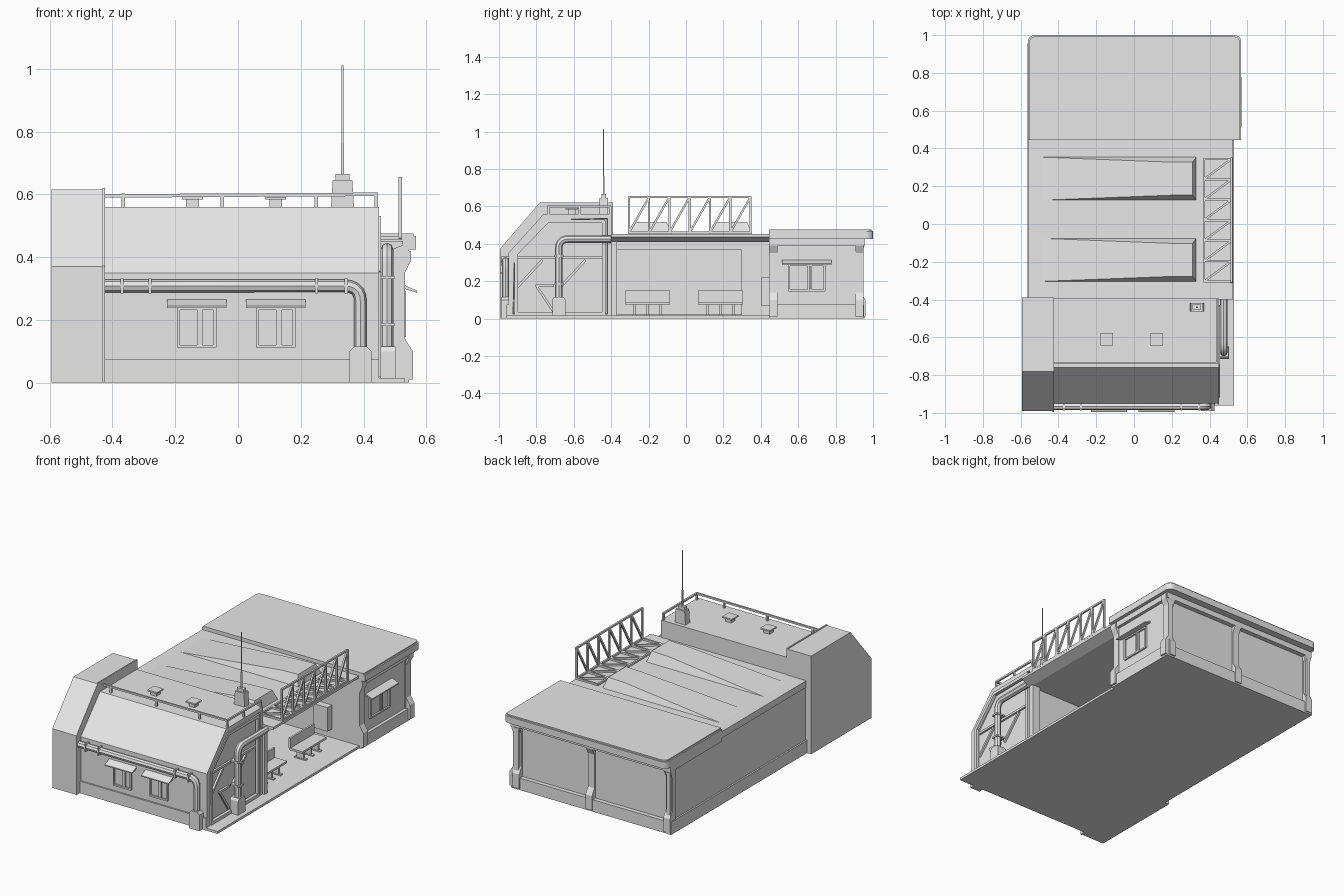
import bpy, bmesh, math
from mathutils import Vector, Matrix

cube = bpy.data.objects.get("Cube")
if cube:
    bpy.data.objects.remove(cube, do_unlink=True)

grey = bpy.data.materials.new("pale_grey")
grey.use_nodes = True
grey.diffuse_color = (0.8, 0.8, 0.8, 1)
grey.node_tree.nodes["Principled BSDF"].inputs["Base Color"].default_value = (0.8, 0.8, 0.8, 1)


def finish(name, bm):
    bmesh.ops.recalc_face_normals(bm, faces=bm.faces)
    me = bpy.data.meshes.new(name)
    bm.to_mesh(me)
    bm.free()
    me.materials.append(grey)
    ob = bpy.data.objects.new(name, me)
    bpy.context.collection.objects.link(ob)
    return ob


def prism_bm(pts, axis, a, b):
    """Extrude a 2D profile along an axis from a to b."""
    place = {"x": lambda p, t: (t, p[0], p[1]),
             "y": lambda p, t: (p[0], t, p[1]),
             "z": lambda p, t: (p[0], p[1], t)}[axis]
    bm = bmesh.new()
    face = bm.faces.new([bm.verts.new(place(p, a)) for p in pts])
    ext = bmesh.ops.extrude_face_region(bm, geom=[face])
    step = Vector(place((0, 0), b - a))
    bmesh.ops.translate(bm, vec=step, verts=[v for v in ext["geom"] if isinstance(v, bmesh.types.BMVert)])
    bmesh.ops.recalc_face_normals(bm, faces=bm.faces)
    return bm


def prism(name, pts, axis, a, b):
    return finish(name, prism_bm(pts, axis, a, b))


def boxes(name, spans):
    """One object from boxes given as x, y and z ranges."""
    bm = bmesh.new()
    for xr, yr, zr in spans:
        lo, hi = Vector((xr[0], yr[0], zr[0])), Vector((xr[1], yr[1], zr[1]))
        m = Matrix.Translation((lo + hi) / 2) @ Matrix.Diagonal((*(hi - lo), 1))
        bmesh.ops.create_cube(bm, size=1, matrix=m)
    return finish(name, bm)


def bars(name, pairs, w):
    """One object from square bars between point pairs."""
    bm = bmesh.new()
    for p, q in pairs:
        p, q = Vector(p), Vector(q)
        d = q - p
        m = Matrix.Translation((p + q) / 2) @ d.to_track_quat("Z", "Y").to_matrix().to_4x4()
        bmesh.ops.create_cube(bm, size=1, matrix=m @ Matrix.Diagonal((w, w, d.length + w / 2, 1)))
    return finish(name, bm)


def pipe(name, pts, radius, bend=0.05):
    """Round pipe with filleted corners."""
    pts = [Vector(p) for p in pts]
    path = [pts[0]]
    for a, b, c in zip(pts, pts[1:], pts[2:]):
        s, e = b + (a - b).normalized() * bend, b + (c - b).normalized() * bend
        for i in range(6):
            t = i / 5
            path.append(s * (1 - t) ** 2 + b * 2 * t * (1 - t) + e * t * t)
    path.append(pts[-1])
    cu = bpy.data.curves.new(name, "CURVE")
    cu.dimensions = "3D"
    cu.bevel_depth, cu.bevel_resolution, cu.use_fill_caps = radius, 2, True
    sp = cu.splines.new("POLY")
    sp.points.add(len(path) - 1)
    for pt, co in zip(sp.points, path):
        pt.co = (*co, 1)
    cu.materials.append(grey)
    ob = bpy.data.objects.new(name, cu)
    bpy.context.collection.objects.link(ob)
    bpy.ops.object.select_all(action="DESELECT")
    ob.select_set(True)
    bpy.context.view_layer.objects.active = ob
    bpy.ops.object.convert(target="MESH")
    bpy.ops.object.shade_smooth_by_angle()


def window(name, centre, half, z0, z1, turn):
    """Framed window with a sloped awning, built facing -y and turned."""
    w = 0.01
    frame = bars(name + "_frame",
                 [((s * half, -0.006, z0), (s * half, -0.006, z1)) for s in (-1, 1)]
                 + [((-half, -0.006, z), (half, -0.006, z)) for z in (z0, z1)]
                 + [((x * half, -0.004, z0), (x * half, -0.004, z1)) for x in (0.1, 0.25)], w)
    wide = half + 0.037
    awning = prism(name + "_awning", [(0, z1 + 0.028), (-0.045, z1 + 0.008), (-0.045, z1 + 0.001), (0, z1 + 0.016)],
                   "x", -wide, wide)
    for ob in (frame, awning):
        ob.matrix_world = Matrix.Translation(centre) @ Matrix.Rotation(turn, 4, "Z")


# Floor and left wall
boxes("floor", [((-0.56, 0.53), (-0.96, 0.95), (0, 0.015))])
boxes("left_wall", [((-0.555, -0.53), (-0.4, 0.95), (0.01, 0.43)), ((-0.565, -0.53), (-0.4, 0.955), (0, 0.08))])

# Side tower with a thin raised rim
tower = [(-0.99, 0), (-0.99, 0.37), (-0.78, 0.615), (-0.39, 0.615), (-0.39, 0)]
prism("side_tower", tower, "x", -0.594, -0.43)
rim = [(-0.995, 0), (-0.995, 0.372), (-0.782, 0.62), (-0.39, 0.62), (-0.39, 0)]
prism("tower_rim", rim, "x", -0.432, -0.424)

# Front hall with a recessed end panel
hall = [(-0.95, 0), (-0.95, 0.35), (-0.76, 0.56), (-0.395, 0.56), (-0.395, 0)]
bm = prism_bm(hall, "x", -0.43, 0.45)
end = [f for f in bm.faces if f.normal.x > 0.9]
bmesh.ops.inset_region(bm, faces=end, thickness=0.035)
bmesh.ops.inset_region(bm, faces=end, thickness=0.003, depth=-0.025)
finish("front_hall", bm)
boxes("hall_plinth", [((-0.43, 0.45), (-0.96, -0.94), (0, 0.075))])

# End panel frame and braces
ring = [(-0.907, 0.025), (-0.907, 0.35), (-0.742, 0.52), (-0.44, 0.52), (-0.44, 0.025)]
edges = list(zip(ring, ring[1:] + ring[:1]))
braces = [((-0.9, 0.325), (-0.44, 0.325)), ((-0.9, 0.17), (-0.77, 0.31)), ((-0.8, 0.175), (-0.71, 0.04)),
          ((-0.8, 0.175), (-0.71, 0.175)), ((-0.67, 0.17), (-0.54, 0.31))]
bars("end_frame", [((0.445, *p), (0.445, *q)) for p, q in edges], 0.02)
bars("end_braces", [((0.43, *p), (0.43, *q)) for p, q in braces], 0.014)

# Hall windows
for side, x in (("left", 0.12), ("right", -0.132)):
    window("hall_window_" + side, (x, -0.95, 0), 0.058, 0.115, 0.237, 0)

# Roof rail, vents and antenna
rail_y, rail_x = -0.735, 0.44
rail = [(-0.425, rail_y, 0.595), (rail_x, rail_y, 0.6), (rail_x, -0.405, 0.6)]
posts = [(x, rail_y) for x in (-0.365, -0.05, 0.25, rail_x)] + [(rail_x, y) for y in (-0.57, -0.405)]
bars("roof_rail", list(zip(rail, rail[1:])) + [((x, y, 0.555), (x, y, 0.6)) for x, y in posts], 0.011)
for i, x in enumerate((-0.145, 0.12)):
    boxes("roof_vent_%d" % i, [((x - 0.02, x + 0.02), (-0.63, -0.59), (0.555, 0.585)),
                               ((x - 0.033, x + 0.033), (-0.643, -0.577), (0.583, 0.592))])
ax, ay = 0.333, -0.44
prism("antenna_base", [(ax - 0.037, 0.555), (ax + 0.037, 0.555), (ax + 0.031, 0.645), (ax - 0.031, 0.645)],
      "y", ay - 0.022, ay + 0.022)
boxes("antenna_mount", [((ax - 0.023, ax + 0.023), (ay - 0.013, ay + 0.013), (0.64, 0.665))])
bars("antenna_mast", [((ax, ay, 0.66), (ax, ay, 0.76))], 0.009)
bars("antenna_tip", [((ax, ay, 0.75), (ax, ay, 1.01))], 0.005)

# Pipes with clamps and ground boxes
pipe("front_pipe", [(-0.425, -0.965, 0.308), (0.39, -0.965, 0.308), (0.39, -0.965, 0.08)], 0.02)
pipe("side_pipe", [(0.475, -0.4, 0.425), (0.475, -0.68, 0.425), (0.475, -0.68, 0.08)], 0.02)
boxes("pipe_clamps", [((x - 0.005, x + 0.005), (-0.988, -0.94), (0.284, 0.332)) for x in (-0.37, -0.28, 0.25, 0.345)]
      + [((0.44, 0.499), (-0.704, -0.656), (z, z + 0.01)) for z in (0.18, 0.33)])
prism("front_pipe_box", [(0.355, 0), (0.425, 0), (0.425, 0.1), (0.41, 0.115), (0.37, 0.115), (0.355, 0.1)],
      "y", -0.99, -0.945)
prism("side_pipe_box", [(-0.715, 0), (-0.645, 0), (-0.645, 0.1), (-0.655, 0.115), (-0.705, 0.115), (-0.715, 0.1)],
      "x", 0.445, 0.502)

# Open shelter: canopy with a sloped lip, post and panels
prism("canopy", [(-0.56, 0.41), (0.46, 0.41), (0.525, 0.437), (0.525, 0.452), (-0.56, 0.452)], "y", -0.4, 0.45)
boxes("shelter_post", [((0.41, 0.465), (-0.4, -0.37), (0, 0.415))])
boxes("inner_panel", [((-0.535, -0.52), (-0.37, 0.3), (0.02, 0.37))])
boxes("wall_cabinet", [((0.24, 0.34), (0.4, 0.45), (0.07, 0.22))])

# Two wedge roof lights with narrowed tops
for i, y in enumerate((-0.19, 0.24)):
    bm = prism_bm([(-0.52, 0.449), (0.33, 0.449), (0.31, 0.515), (0.2, 0.512)], "y", y - 0.115, y + 0.115)
    for v in bm.verts:
        if v.co.z > 0.5:
            v.co.y = y + (v.co.y - y) * 0.76
    finish("roof_wedge_%d" % i, bm)

# Benches in two rows
for i, x in enumerate((-0.05, 0.36)):
    for j, y in enumerate((-0.205, 0.185)):
        parts = [((x - 0.05, x + 0.04), (y - 0.12, y + 0.12), (0.075, 0.088)),
                 ((x - 0.055, x - 0.043), (y - 0.12, y + 0.12), (0.088, 0.15))]
        for k in (-0.07, 0, 0.07):
            parts += [((x - 0.03, x + 0.02), (y + k - 0.007, y + k + 0.007), (0.02, 0.08)),
                      ((x - 0.045, x + 0.035), (y + k - 0.01, y + k + 0.01), (0.01, 0.022))]
        boxes("bench_%d_%d" % (i, j), parts)

# Lattice guard beside the canopy edge
bays, y0, y1, gx, ix, lo, hi = 6, -0.305, 0.345, 0.517, 0.37, 0.46, 0.65
ys = [y0 + (y1 - y0) * i / bays for i in range(bays + 1)]
lattice = [((x, y0, z), (x, y1, z)) for x, z in ((gx, lo), (gx, hi), (ix, lo))]
for y in ys:
    lattice += [((gx, y, lo), (gx, y, hi)), ((ix, y, lo), (gx, y, lo))]
for a, b in zip(ys, ys[1:]):
    lattice += [((gx, a, lo), (gx, b, hi)), ((ix, a, lo), (gx, b, lo))]
bars("lattice_guard", lattice, 0.011)

# Rear block with plinth and pillars
boxes("rear_block", [((-0.555, 0.525), (0.445, 0.925), (0.005, 0.43))])
boxes("rear_plinth", [((-0.56, 0.545), (0.445, 0.952), (0, 0.075))])
boxes("rear_cornice", [((-0.56, 0.545), (0.445, 0.955), (0.39, 0.43))])
pillar = [(-0.03, 0.01), (0.03, 0.01), (0.03, 0.1), (0.005, 0.14), (0.005, 0.35), (0.025, 0.39), (0.025, 0.42), (-0.03, 0.42)]
for i, y in enumerate((0.445, 0.905)):
    prism("side_pillar_%d" % i, [(0.527 + p, z) for p, z in pillar], "x", 0, 0.045).matrix_world = \
        Matrix.Translation((0, y + 0.045, 0)) @ Matrix(((0, 1, 0, 0), (-1, 0, 0, 0), (0, 0, 1, 0), (0, 0, 0, 1)))
for i, x in enumerate((-0.56, -0.02, 0.485)):
    prism("back_pillar_%d" % i, [(0.93 + p, z) for p, z in pillar], "x", x, x + 0.045)
window("rear_window", (0.525, 0.645, 0), 0.095, 0.15, 0.285, math.pi / 2)

# Rear roof slab with rounded back corners
r, x0, x1, back = 0.035, -0.562, 0.567, 1.0
outline = [(x0, 0.445), (x1, 0.445)]
for cx, start in ((x1 - r, 0), (x0 + r, 90)):
    for k in range(6):
        a = math.radians(start + 18 * k)
        outline.append((cx + r * math.cos(a), back - r + r * math.sin(a)))
bm = prism_bm(outline, "z", 0.425, 0.475)
top = [e for e in bm.edges if all(v.co.z > 0.47 for v in e.verts) and any(v.co.y > 0.5 for v in e.verts)]
bmesh.ops.bevel(bm, geom=top, offset=0.008, segments=2, affect="EDGES")
finish("rear_roof", bm)
